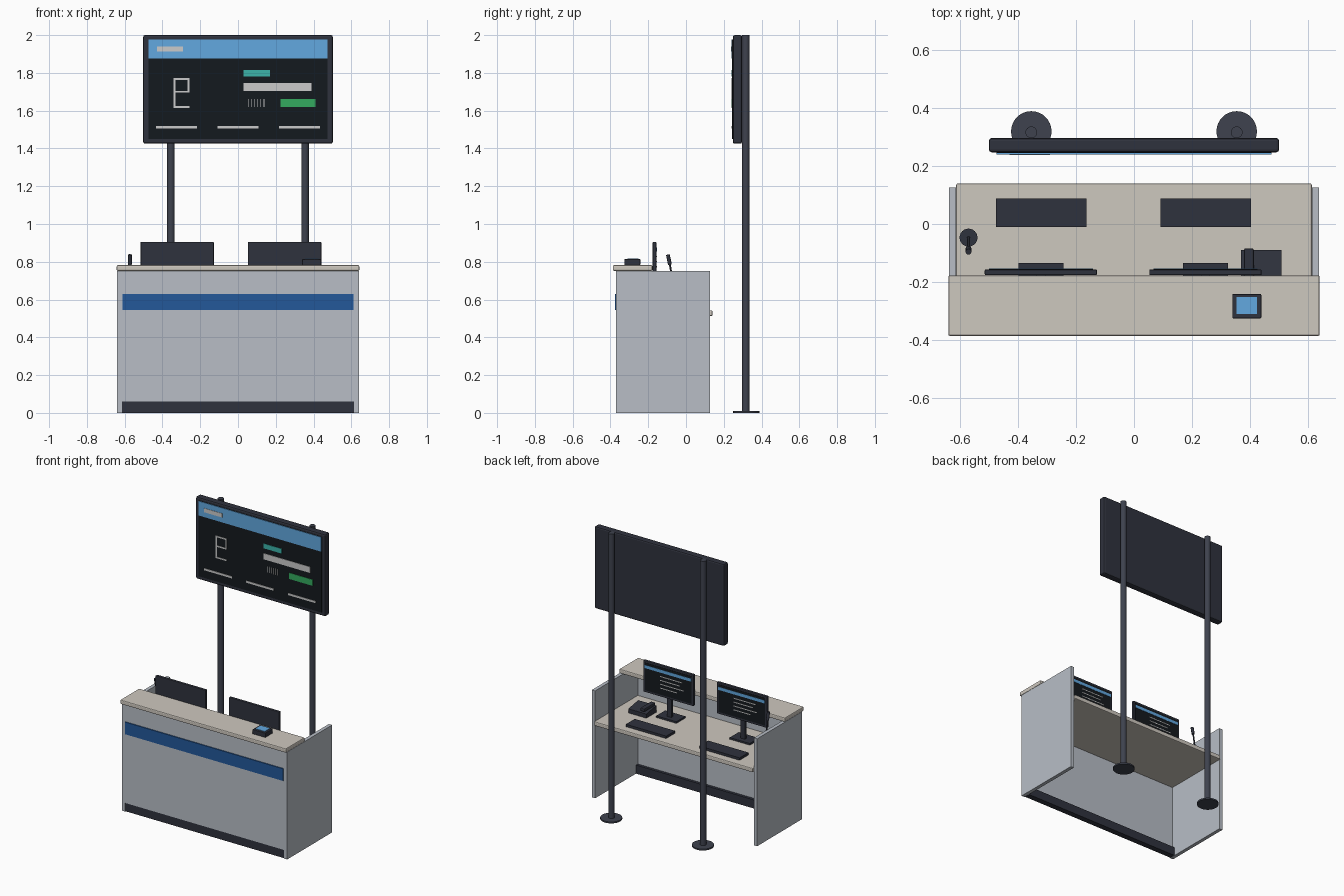
import bpy, bmesh
from mathutils import Vector

default = bpy.data.objects.get("Cube")
if default:
    bpy.data.objects.remove(default, do_unlink=True)


def material(name, hex_code):
    value = int(hex_code, 16)
    srgb = [((value >> s) & 255) / 255 for s in (16, 8, 0)]
    rgba = [c / 12.92 if c < 0.04 else ((c + 0.055) / 1.055) ** 2.4 for c in srgb] + [1]
    mat = bpy.data.materials.new(name)
    mat.use_nodes = True
    mat.diffuse_color = rgba
    mat.node_tree.nodes["Principled BSDF"].inputs["Base Color"].default_value = rgba
    return mat


PANEL = material("panel_grey", "B8BEC6")
TOP = material("worktop_beige", "CEC8BF")
DARK = material("dark_casing", "2F323D")
METAL = material("post_metal", "3E424E")
BLACK = material("screen_black", "14191E")
BLUE = material("accent_blue", "23589A")
SKY = material("sky_blue", "62A8E0")
TEAL = material("teal", "3CB4AA")
GREEN = material("green", "34AA5F")
WHITE = material("white", "DCDEE0")


def finish(name, bm, mat):
    mesh = bpy.data.meshes.new(name)
    bm.to_mesh(mesh)
    bm.free()
    mesh.materials.append(mat)
    obj = bpy.data.objects.new(name, mesh)
    bpy.context.collection.objects.link(obj)
    return obj


def box(name, x, y, z, mat, bevel=0):
    """Box from its (min, max) range on each axis."""
    lo, hi = Vector((x[0], y[0], z[0])), Vector((x[1], y[1], z[1]))
    bm = bmesh.new()
    bmesh.ops.create_cube(bm, size=1)
    for v in bm.verts:
        v.co = (lo + hi) / 2 + v.co * (hi - lo)
    obj = finish(name, bm, mat)
    if bevel:
        mod = obj.modifiers.new("edge", "BEVEL")
        mod.width, mod.segments = bevel, 2
    return obj


def rod(name, start, end, radius, mat, sides=24):
    """Smooth cylinder between two points."""
    a, b = Vector(start), Vector(end)
    bm = bmesh.new()
    bmesh.ops.create_cone(bm, cap_ends=True, segments=sides, radius1=radius,
                          radius2=radius, depth=(b - a).length)
    obj = finish(name, bm, mat)
    obj.location = (a + b) / 2
    obj.rotation_euler = (b - a).to_track_quat("Z", "Y").to_euler()
    bpy.ops.object.select_all(action="DESELECT")
    obj.select_set(True)
    bpy.context.view_layer.objects.active = obj
    bpy.ops.object.shade_smooth_by_angle()
    return obj


# Counter body
box("front_panel", (-.64, .64), (-.37, -.345), (.06, .752), PANEL)
for side, s in (("left", 1), ("right", -1)):
    xs = sorted((s * .615, s * .64))
    box(side + "_side_panel", xs, (-.37, .127), (0, .752), PANEL)
box("kick_plinth", (-.614, .614), (-.365, -.325), (0, .06), DARK)
box("blue_band", (-.612, .612), (-.377, -.37), (.545, .63), BLUE)
box("ledge", (-.642, .642), (-.387, -.178), (.752, .782), TOP, .006)
box("desk_top", (-.615, .615), (-.345, .14), (.513, .543), TOP, .006)

# Overhead sign posts
for side, x in (("left", .355), ("right", -.355)):
    rod(side + "_post_base", (x, .32, 0), (x, .32, .01), .07, METAL, 32)
    rod(side + "_post", (x, .317, .01), (x, .317, 2), .02, METAL)

# Overhead sign and its display
box("sign_casing", (-.502, .502), (.248, .297), (1.425, 2), DARK, .01)
box("sign_screen", (-.475, .475), (.244, .25), (1.45, 1.978), BLACK)


def sign_bar(name, x, z, mat):
    box(name, x, (.241, .245), z, mat)


sign_bar("sign_header", (-.475, .475), (1.877, 1.978), SKY)
box("header_bar", (-.43, -.29), (.239, .242), (1.912, 1.94), WHITE)
sign_bar("teal_bar", (.03, .17), (1.782, 1.815), TEAL)
sign_bar("white_bar", (.03, .39), (1.705, 1.747), WHITE)
sign_bar("green_bar", (.225, .41), (1.62, 1.663), GREEN)
for i in (-1, 0, 1):
    c = i * .325
    sign_bar("footer_bar", (c - .108, c + .108), (1.505, 1.519), WHITE)

# Display segments, as plain strokes
for z in (1.615, 1.695, 1.762):
    sign_bar("segment_across", (-.342, -.257), (z, z + .01), WHITE)
sign_bar("segment_left", (-.342, -.332), (1.615, 1.772), WHITE)
sign_bar("segment_right", (-.267, -.257), (1.695, 1.772), WHITE)
for i in range(6):
    x = .055 + i * .016
    sign_bar("small_segment", (x, x + .004), (1.62, 1.663), WHITE)

# Two workstations, screens facing the staff side
for side, x in (("left", .247), ("right", -.322)):
    box(side + "_monitor", (x - .194, x + .194), (-.177, -.157), (.685, .905), DARK, .004)
    box(side + "_monitor_screen", (x - .18, x + .18), (-.158, -.155), (.7, .892), BLACK)
    box(side + "_monitor_header", (x - .18, x + .18), (-.156, -.153), (.855, .876), SKY)
    for i, length in enumerate((.17, .15, .18, .13)):
        z = .825 - i * .027
        box(side + "_monitor_line", (x + .06 - length, x + .06), (-.156, -.153),
            (z, z + .006), WHITE)
    box(side + "_monitor_neck", (x - .016, x + .016), (-.186, -.168), (.55, .72), DARK)
    box(side + "_monitor_foot", (x - .078, x + .078), (-.235, -.135), (.543, .555), DARK)
    box(side + "_keyboard", (x - .155, x + .157), (-.01, .088), (.543, .56), DARK)

# Desk phone with a sloping body
phone = box("phone_body", (.37, .51), (-.2, -.09), (.543, .59), DARK)
for v in phone.data.vertices:
    if v.co.z > .56 and v.co.y > -.1:
        v.co.z -= .018
box("phone_handset", (.38, .414), (-.205, -.084), (.585, .607), DARK, .006)

# Gooseneck microphone
rod("microphone_base", (-.572, -.047, .543), (-.572, -.047, .558), .031, DARK)
rod("microphone_neck", (-.572, -.047, .555), (-.572, -.086, .79), .005, DARK, 12)
rod("microphone_head", (-.572, -.085, .785), (-.572, -.096, .838), .01, DARK, 16)

# Customer terminal on the ledge
box("terminal_body", (.34, .44), (-.326, -.242), (.782, .814), DARK, .003)
box("terminal_screen", (.354, .425), (-.311, -.252), (.812, .817), SKY)
